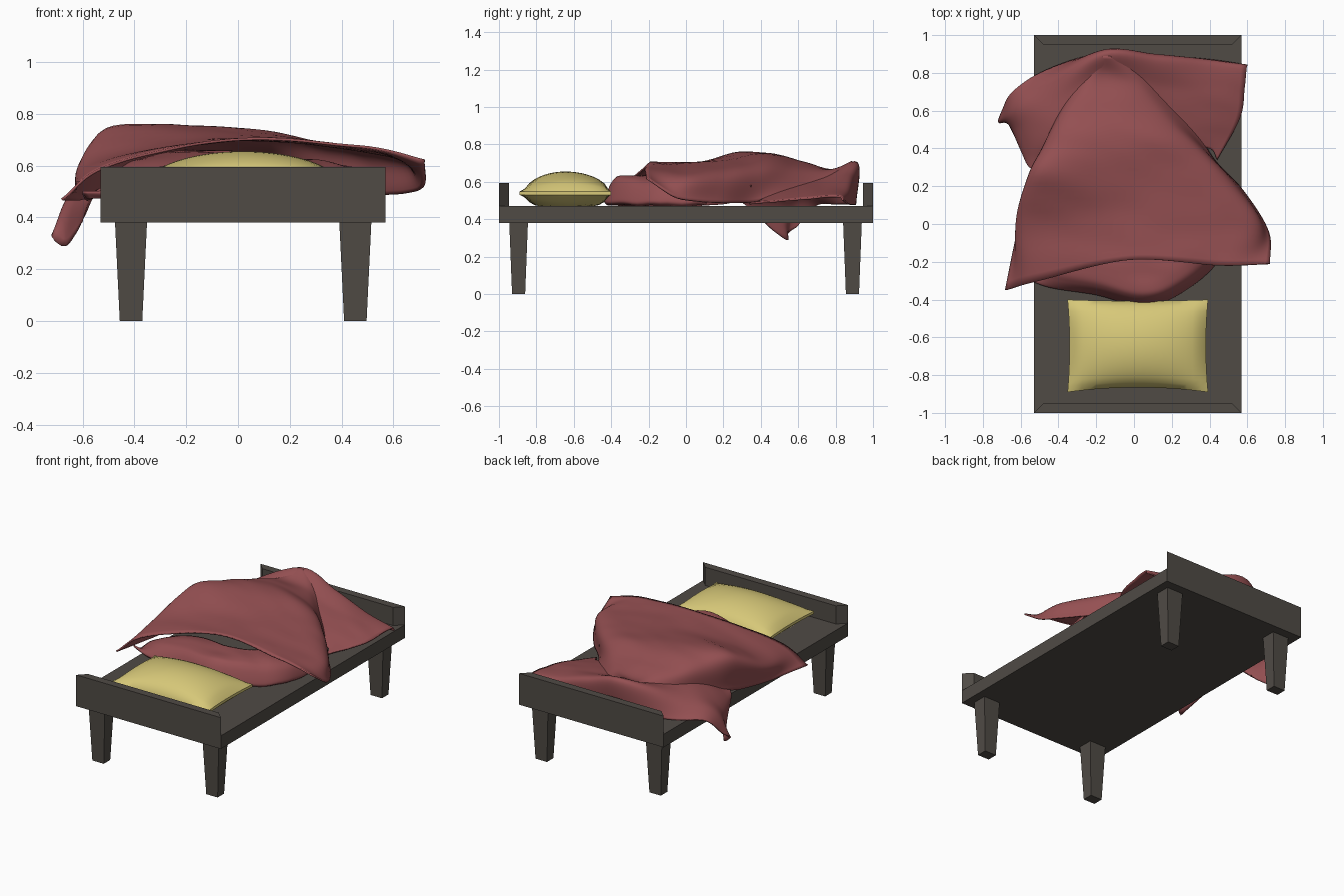
import bpy, bmesh
from mathutils import Vector, noise

if "Cube" in bpy.data.objects:
    bpy.data.objects.remove(bpy.data.objects["Cube"])


def material(name, rgb):
    m = bpy.data.materials.new(name)
    m.diffuse_color = (*rgb, 1)
    m.use_nodes = True
    m.node_tree.nodes["Principled BSDF"].inputs["Base Color"].default_value = m.diffuse_color
    return m


WOOD = material("dark_wood", (0.08, 0.07, 0.06))
RED = material("red_cloth", (0.30, 0.08, 0.085))
YELLOW = material("yellow_cloth", (0.68, 0.58, 0.19))


def finish(name, bm, mat, smooth=None):
    bmesh.ops.recalc_face_normals(bm, faces=bm.faces)
    me = bpy.data.meshes.new(name)
    bm.to_mesh(me)
    bm.free()
    me.materials.append(mat)
    ob = bpy.data.objects.new(name, me)
    bpy.context.collection.objects.link(ob)
    if smooth:
        bpy.ops.object.select_all(action='DESELECT')
        ob.select_set(True)
        bpy.context.view_layer.objects.active = ob
        bpy.ops.object.shade_smooth_by_angle(angle=smooth)
    return ob


def box(bm, x0, x1, y0, y1, z0, z1):
    v = bmesh.ops.create_cube(bm, size=1)["verts"]
    for p in v:
        p.co = (x1 if p.co.x > 0 else x0, y1 if p.co.y > 0 else y0, z1 if p.co.z > 0 else z0)
    return v


def surface(bm, f, nu, nv):
    """Grid of quads through f(u, v), with u and v from 0 to 1."""
    g = [[bm.verts.new(f(i / nu, j / nv)) for j in range(nv + 1)] for i in range(nu + 1)]
    for i in range(nu):
        for j in range(nv):
            bm.faces.new((g[i][j], g[i + 1][j], g[i + 1][j + 1], g[i][j + 1]))


def spline(pts, t):
    """Catmull-Rom curve through the points."""
    s = t * (len(pts) - 1)
    i = min(int(s), len(pts) - 2)
    t = s - i
    b, c = pts[i], pts[i + 1]
    a = pts[i - 1] if i else b * 2 - c
    d = pts[i + 2] if i + 2 < len(pts) else c * 2 - b
    return 0.5 * (2 * b + (c - a) * t + (2 * a - 5 * b + 4 * c - d) * t * t
                  + (3 * b - a - 3 * c + d) * t ** 3)


def cloth(name, rows, wrinkle=0.006):
    rows = [[Vector(p) for p in r] for r in rows]

    def f(u, v):
        p = spline([spline(r, v) for r in rows], u)
        p.z += wrinkle * noise.noise(Vector((p.x * 5 + p.y * 3, p.y * 8, 1.7)))
        return p
    bm = bmesh.new()
    surface(bm, f, 44, 44)
    ob = finish(name, bm, RED, 1.2)
    mod = ob.modifiers.new("thickness", 'SOLIDIFY')
    mod.thickness = 0.01
    mod.offset = 0
    return ob


# Bed frame: slab with an inset top, end strips raised into boards
bm = bmesh.new()
box(bm, -0.53, 0.57, -1, 1, 0.38, 0.47)
bm.normal_update()
top = [f for f in bm.faces if f.normal.z > 0.9]
rim = bmesh.ops.inset_region(bm, faces=top, thickness=0.075)["faces"]
ends = [f for f in rim if abs(f.calc_center_median().y) > 0.9]
for f in bmesh.ops.extrude_discrete_faces(bm, faces=ends)["faces"]:
    bmesh.ops.translate(bm, verts=f.verts, vec=(0, 0, 0.125))
finish("bed_frame", bm, WOOD)

# Tapered legs
for cx, sx in ((-0.413, "left"), (0.453, "right")):
    for cy, sy in ((-0.895, "front"), (0.89, "back")):
        bm = bmesh.new()
        for p in box(bm, -0.062, 0.062, -0.05, 0.05, 0, 0.385):
            k = 1 if p.co.z > 0.1 else 0.7
            p.co = (cx + p.co.x * k, cy + p.co.y * k, p.co.z)
        finish(f"{sy}_{sx}_leg", bm, WOOD)

# Pillow: puffed top, flattened bottom, narrow seam band
bm = bmesh.new()
for side in (1, -1):
    def puff(a, b, side=side):
        u, v = 2 * a - 1, 2 * b - 1
        h = max(0, (1 - u * u) * (1 - v * v)) ** 0.6
        pinch = 0.10 if v < 0 else 0.03
        z = 0.548 + 0.107 * h if side > 0 else 0.53 - 0.06 * min(1.5 * h, 1)
        return (0.02 + 0.372 * u * (1 - 0.03 * (1 - v * v)),
                -0.645 + 0.245 * v * (1 - pinch * (1 - u * u)), z)
    surface(bm, puff, 20, 16)
bmesh.ops.bridge_loops(bm, edges=[e for e in bm.edges if e.is_boundary])
finish("pillow", bm, YELLOW, 0.7)

# Blanket, upper layer: rows from the front hem to the back ridge, left to right
cloth("blanket_top", [
    [(-.68, -.35, .47), (-.50, -.30, .60), (-.02, -.19, .70), (.45, -.22, .675), (.72, -.21, .62)],
    [(-.61, -.02, .47), (-.57, .00, .62), (-.02, .00, .70), (.58, .00, .64), (.71, -.04, .51)],
    [(-.55, .20, .48), (-.51, .27, .735), (-.02, .25, .725), (.46, .22, .655), (.58, .17, .49)],
    [(-.50, .36, .51), (-.43, .43, .715), (-.05, .45, .745), (.30, .42, .67), (.43, .33, .49)],
    [(-.42, .55, .55), (-.35, .60, .685), (-.12, .62, .70), (.15, .57, .66), (.32, .50, .52)],
    [(-.34, .74, .56), (-.25, .76, .655), (-.14, .78, .665), (.02, .74, .65), (.16, .68, .57)],
    [(-.28, .85, .57), (-.21, .88, .67), (-.15, .89, .71), (-.07, .88, .68), (.06, .84, .60)]])

# Blanket, lower layer at the foot: rows from the hanging left corner to the right corner
cloth("blanket_foot", [
    [(-.70, .59, .36), (-.715, .54, .32), (-.67, .54, .29), (-.63, .47, .34), (-.60, .42, .39)],
    [(-.64, .70, .48), (-.63, .60, .51), (-.61, .50, .49), (-.58, .40, .49), (-.55, .30, .49)],
    [(-.47, .81, .48), (-.45, .74, .58), (-.43, .62, .61), (-.42, .45, .59), (-.45, .28, .50)],
    [(-.18, .90, .48), (-.16, .91, .70), (-.15, .78, .655), (-.12, .60, .64), (-.10, .40, .60)],
    [(.12, .89, .48), (.12, .88, .635), (.14, .72, .60), (.20, .55, .57), (.25, .40, .53)],
    [(.38, .87, .48), (.38, .85, .555), (.37, .70, .56), (.38, .55, .54), (.40, .40, .50)],
    [(.60, .84, .50), (.595, .82, .52), (.585, .72, .52), (.56, .56, .50), (.44, .34, .485)]])

# Blanket, lower layer at the front: bulge rolling out under the hem
outline = [(-.60, -.27, .50), (-.45, -.33, .56), (-.20, -.37, .61), (.05, -.43, .63),
           (.25, -.36, .62), (.45, -.18, .60), (.52, .10, .58)]
cloth("blanket_front_fold", [
    [(x * .97, y + .01, .478), (x, y, .50), (x * .97, y + .04, z - .03),
     (x * .9, y + .10, z), (x * .8, y + .25, z)] for x, y, z in outline], 0.012)
